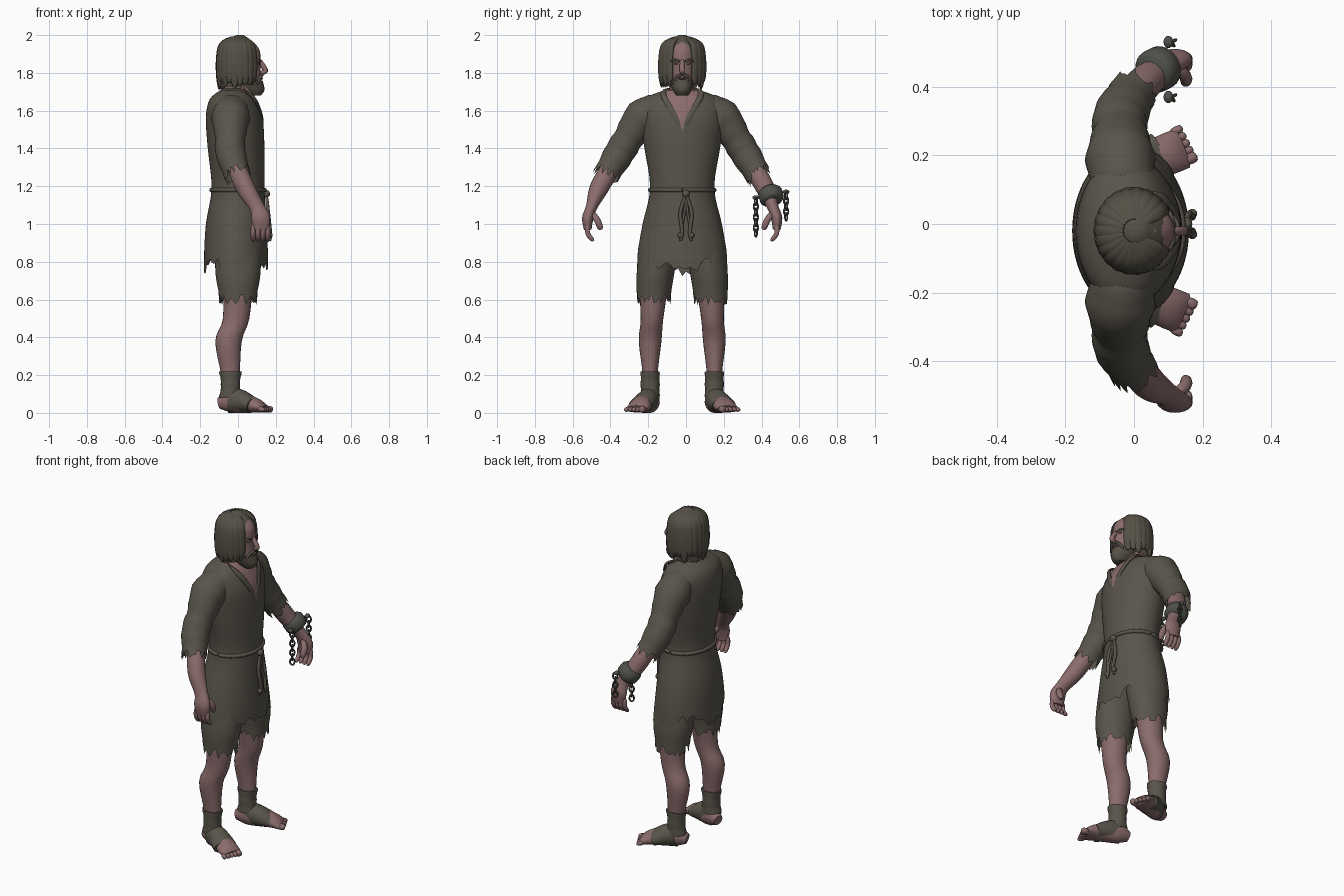
import bpy, bmesh, math, random
from mathutils import Vector, Matrix

random.seed(4)
if "Cube" in bpy.data.objects:
    bpy.data.objects.remove(bpy.data.objects["Cube"])

MIDDLE = -.02
FORWARD, UP = Vector((1, 0, 0)), Vector((0, 0, 1))
DOWN = -UP


def material(name, *rgb):
    made = bpy.data.materials.new(name)
    made.use_nodes = True
    made.diffuse_color = (*rgb, 1)
    made.node_tree.nodes["Principled BSDF"].inputs["Base Color"].default_value = (*rgb, 1)
    return made


CLOTH = material("worn cloth", .1, .09, .07)
SKIN = material("skin", .26, .15, .15)
HAIR = material("hair", .09, .08, .06)
IRON = material("dull iron", .08, .08, .07)
SHADE = material("eyes and lips", .13, .08, .08)


def finish(name, bm, colour):
    bmesh.ops.recalc_face_normals(bm, faces=bm.faces)
    mesh = bpy.data.meshes.new(name)
    bm.to_mesh(mesh)
    bm.free()
    mesh.materials.append(colour)
    for face in mesh.polygons:
        face.use_smooth = True
    mesh.set_sharp_from_angle(angle=math.radians(55))
    made = bpy.data.objects.new(name, mesh)
    bpy.context.collection.objects.link(made)
    return made


def smooth_path(points, steps):
    """Catmull-Rom through rows of numbers."""
    path, last = [], len(points) - 1
    for i in range(last):
        before, start, end, after = (points[max(0, min(last, j))] for j in range(i - 1, i + 3))
        for k in range(steps):
            t = k / steps
            path.append([q + t / 2 * (r - p + t * (2 * p - 5 * q + 4 * r - s + t * (3 * (q - r) + s - p)))
                         for p, q, r, s in zip(before, start, end, after)])
    return path + [list(points[-1])]


def loft(name, rows, colour, side=1, sides=24, axis=None, hint=FORWARD, hem=0, wave=0, fold=0, steps=4):
    """Skin ellipses (x, y, z, radius, other radius); a hem leaves the end open and ragged."""
    path = smooth_path([(*row, row[-1])[:5] for row in rows], steps)
    centres = [Vector((x, MIDDLE + side * y, z)) for x, y, z, _, _ in path]
    bm, rings, last = bmesh.new(), [], len(path) - 1
    for i, centre in enumerate(centres):
        along = axis or (centres[min(i + 1, last)] - centres[max(i - 1, 0)]).normalized()
        across = (hint - along * hint.dot(along)).normalized()
        other = along.cross(across)
        swell = 1 + fold * math.sin(2 * i)
        ring = []
        for k in range(sides):
            angle = math.tau * k / sides
            spot = centre + swell * (across * path[i][3] * math.cos(angle) + other * path[i][4] * math.sin(angle))
            if hem and i == last:
                spot += along * (hem * random.random() + wave * math.cos(2 * angle) ** 2)
            ring.append(bm.verts.new(spot))
        rings.append(ring)
    for ring, following in zip(rings, rings[1:]):
        for k in range(sides):
            bm.faces.new((ring[k - 1], ring[k], following[k], following[k - 1]))
    bm.faces.new(rings[0])
    if not hem:
        bm.faces.new(rings[-1])
    return finish(name, bm, colour)


def stack(name, rows, colour, **options):
    """Upright loft on the middle plane from (z, x, depth, width)."""
    return loft(name, [(x, 0, z, depth, width) for z, x, depth, width in rows], colour, axis=DOWN, **options)


def strand(name, points, radius, colour, side=1, flat=1, tip=.5, sides=10, hint=FORWARD):
    """Round or flattened cord whose ends narrow to the tip fraction."""
    path = smooth_path(points, 4)
    rows = []
    for i, point in enumerate(path):
        size = radius * (1 - (1 - tip) * abs(2 * i / (len(path) - 1) - 1) ** 4)
        rows.append((*point, size, size * flat))
    loft(name, rows, colour, side, sides=sides, hint=hint, steps=1)


def ball(name, centre, size, colour):
    bm = bmesh.new()
    place = Matrix.Translation(Vector(centre) + Vector((0, MIDDLE, 0))) @ Matrix.Diagonal((*size, 1))
    bmesh.ops.create_uvsphere(bm, u_segments=16, v_segments=10, radius=1, matrix=place)
    finish(name, bm, colour)


def cut(target, point, normal, clear=False):
    bm = bmesh.new()
    bm.from_mesh(target.data)
    bmesh.ops.bisect_plane(bm, geom=bm.verts[:] + bm.edges[:] + bm.faces[:], plane_co=point,
                           plane_no=normal, clear_outer=clear)
    bm.to_mesh(target.data)
    bm.free()


# Tunic with an open V neck
tunic = stack("tunic", [(1.71, -.02, .07, .09), (1.66, -.03, .12, .2), (1.56, -.02, .15, .22), (1.4, -.01, .15, .2),
                        (1.19, 0, .14, .17), (1, -.01, .16, .21), (.83, -.01, .17, .24)],
              CLOTH, sides=72, hem=.06, wave=.05)
V_END, V_SLOPE = 1.5, .5
for direction in (1, -1):
    cut(tunic, (0, MIDDLE, V_END), (0, direction, -V_SLOPE))
tunic.data.materials.append(SKIN)
for face in tunic.data.polygons:
    x, y, z = face.center
    if x > 0 and abs(y - MIDDLE) < V_SLOPE * (z - V_END):
        face.material_index = 1

# Rope belt and its knot
turns = [math.tau * k / 24 for k in range(25)]
strand("belt", [(.14 * math.cos(a), .17 * math.sin(a), 1.18) for a in turns], .012, CLOTH, tip=1)
ball("belt_knot", (.15, .02, 1.16), (.02, .02, .02), CLOTH)

for side, label in ((1, "left_"), (-1, "right_")):
    # Hanging belt cords with knotted ends
    spread = .02 + side * .03
    strand(label + "belt_cord", [(.15, .02, 1.16), (.16, spread, 1.06), (.17, .02 + side * .02, .96), (.17, spread, .91)],
           .01, CLOTH)
    strand(label + "belt_loop", [(.15, .02, 1.15), (.16, .02 + side * .01, 1.05), (.17, spread, .95)], .007, CLOTH)
    ball(label + "cord_knot", (.17, spread, .94), (.014, .014, .016), CLOTH)

    # Collar edge
    strand(label + "collar", [(.13, 0, 1.49), (.12, .05, 1.59), (.06, .1, 1.69), (-.09, .04, 1.71)],
           .008, CLOTH, side, flat=2)

    # Sleeve with soft folds and a torn cuff
    loft(label + "sleeve", [(-.03, .13, 1.6, .09), (-.04, .21, 1.56, .1), (-.04, .28, 1.46, .08),
                            (-.04, .33, 1.38, .08), (-.01, .39, 1.28, .07)],
         CLOTH, side, sides=40, hem=.05, fold=.03)

    # Forearm, palm, fingers and thumb
    loft(label + "forearm", [(-.02, .36, 1.33, .05), (.04, .44, 1.19, .05), (.1, .48, 1.09, .04, .03),
                             (.12, .5, 1.03, .05, .03), (.12, .5, .97, .04, .02)], SKIN, side)
    for finger in range(4):
        x = .08 + .026 * finger
        strand(label + "finger", [(x, .5, 1), (x, .5, .95), (x, .47, .91)], .013, SKIN, side)
    strand(label + "thumb", [(.12, .48, 1.06), (.15, .45, 1.02), (.15, .43, .97)], .018, SKIN, side)

    # Ragged shorts over a bare leg
    loft(label + "shorts_leg", [(0, .1, .98, .12, .1), (0, .14, .75, .12, .1), (0, .15, .63, .1, .09)],
         CLOTH, side, sides=44, axis=DOWN, hem=.06)
    loft(label + "leg", [(0, .15, .7, .08), (-.01, .16, .5, .07, .06), (-.05, .17, .38, .07, .06),
                         (-.04, .17, .2, .05, .04), (-.04, .17, .08, .05)], SKIN, side, axis=DOWN)

    # Ankle wrap, foot and foot wrap
    loft(label + "ankle_wrap", [(-.04, .17, .22, .06, .05), (-.04, .17, .15, .05), (-.04, .17, .08, .06, .05)],
         CLOTH, side, axis=DOWN, fold=.03)
    loft(label + "foot", [(-.1, .15, .05, .03), (-.03, .17, .06, .06, .05), (.09, .22, .04, .04, .06),
                          (.14, .24, .02, .02, .06)], SKIN, side, hint=UP)
    loft(label + "foot_wrap", [(-.04, .17, .07, .07, .05), (.02, .19, .06, .06), (.08, .22, .04, .04, .07)],
         CLOTH, side, hint=UP)
    for toe in range(5):
        y, reach = .2 + .02 * toe, .18 - .01 * toe
        strand(label + "toe", [(.11, y, .02), (reach - .02, y + .01, .02), (reach, y + .02, .015)],
               .013 if toe else .018, SKIN, side, hint=UP)

    # Moustache, sideburn and brow
    strand(label + "moustache", [(.13, 0, 1.79), (.12, .03, 1.78), (.1, .05, 1.74)], .008, HAIR, side)
    strand(label + "sideburn", [(.07, .07, 1.81), (.08, .06, 1.74)], .01, HAIR, side, flat=2)
    strand(label + "brow", [(.12, .01, 1.86), (.11, .04, 1.87), (.1, .06, 1.86)], .006, HAIR, side)
    ball(label + "eye", (.11, side * .03, 1.85), (.008, .014, .006), SHADE)

    # Layered locks from the crown down
    for lock in range(10):
        angle = math.radians(36 + 16 * lock)
        depth, width = math.cos(angle), math.sin(angle)
        end = 1.71 + .04 * random.random()
        drop = ((.3, 1.99), (.9, 1.95), (1.05, 1.87), (1.05, 1.79), (1, end))
        strand(label + "hair_lock", [(.1 * reach * depth, .11 * reach * width, z) for reach, z in drop],
               .012, HAIR, side, flat=2, tip=.3, hint=Vector((depth, side * width, .3)))

# Neck, head, nose and beard
strand("neck", [(-.03, 0, 1.6), (-.01, 0, 1.7), (0, 0, 1.8)], .065, SKIN, tip=.9, sides=24)
stack("head", [(1.98, .01, .05, .04), (1.93, .02, .09, .07), (1.87, .02, .1, .08), (1.81, .03, .09, .07),
               (1.74, .05, .07, .06), (1.69, .05, .04, .04)], SKIN)
strand("nose", [(.11, 0, 1.87), (.13, 0, 1.84), (.145, 0, 1.81), (.12, 0, 1.8)], .014, SKIN)
ball("lips", (.12, 0, 1.77), (.013, .024, .007), SHADE)
stack("beard", [(1.76, .05, .08, .07), (1.71, .07, .07, .05), (1.68, .09, .03, .03)], HAIR)

# Hair shell, opened in front of the face
shell = stack("hair_shell", [(2, .01, .02, .02), (1.95, 0, .09, .09), (1.87, 0, .1, .11), (1.74, -.01, .09, .1)],
              HAIR, sides=48, hem=.03)
cut(shell, (.06, MIDDLE, 1.85), (1, 0, -.25), clear=True)

# Iron cuff and broken chains on the left wrist
strand("cuff", [(.05, .46, 1.18), (.09, .48, 1.12)], .065, IRON, tip=.8, sides=28)


def chain(name, y, top, count):
    for k in range(count):
        spin = Matrix.Rotation(math.pi / 2 * (k % 2) + .5, 3, "Z")
        centre = Vector((.11, y, top - .028 * k))
        oval = [centre + spin @ Vector((.013 * math.cos(a), 0, .02 * math.sin(a))) for a in turns[::2]]
        strand(name + "_link", oval, .005, IRON, tip=1, sides=6, hint=spin @ Vector((0, 1, 0)))
        if k == 0:
            ball(name + "_eye", centre + Vector((-.01, 0, .02)), (.014, .018, .012), IRON)


chain("outer_chain", .55, 1.15, 5)
chain("inner_chain", .39, 1.12, 7)
